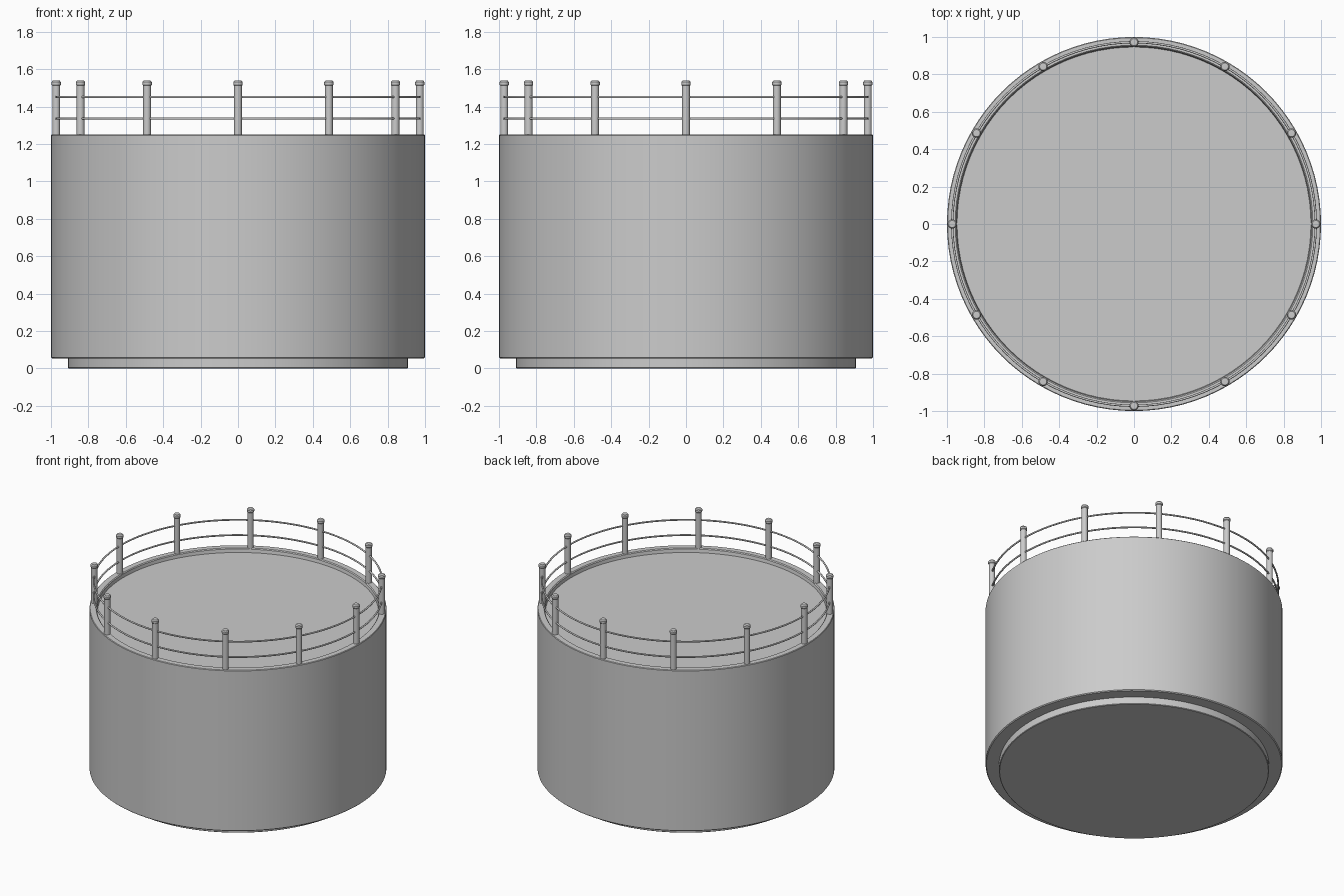
import bpy, bmesh
from math import cos, sin, pi, radians

if "Cube" in bpy.data.objects:
    bpy.data.objects.remove(bpy.data.objects["Cube"])


def lathe(name, profile, segments, centers=((0, 0),)):
    """Revolve an (r, z) profile around z at each centre; r = 0 makes a pole."""
    bm = bmesh.new()
    for cx, cy in centers:
        rings = []
        for r, z in profile:
            if r == 0:
                rings.append([bm.verts.new((cx, cy, z))] * segments)
            else:
                rings.append([bm.verts.new((cx + r * cos(2 * pi * i / segments),
                                            cy + r * sin(2 * pi * i / segments), z))
                              for i in range(segments)])
        for a, b in zip(rings, rings[1:]):
            for i in range(segments):
                j = (i + 1) % segments
                bm.faces.new(dict.fromkeys((a[i], a[j], b[j], b[i])))
    return finish(name, bm)


def finish(name, bm):
    bmesh.ops.recalc_face_normals(bm, faces=bm.faces)
    mesh = bpy.data.meshes.new(name)
    bm.to_mesh(mesh)
    bm.free()
    obj = bpy.data.objects.new(name, mesh)
    bpy.context.collection.objects.link(obj)
    bpy.ops.object.select_all(action='DESELECT')
    obj.select_set(True)
    bpy.context.view_layer.objects.active = obj
    bpy.ops.object.shade_smooth_by_angle(angle=radians(30))
    return obj


# Base plinth
lathe("base_plinth", [(0, 0), (0.905, 0), (0.909, 0.004), (0.909, 0.06), (0, 0.06)], 96)

# Drum body with a raised rim around the recessed deck
lathe("drum_body", [(0, 0.053), (0.994, 0.053), (1.0, 0.059), (1.0, 1.246),
                    (0.996, 1.25), (0.956, 1.25), (0.95, 1.244),
                    (0.946, 1.22), (0, 1.22)], 96)

# Railing posts and their caps
POST_RADIUS = 0.972
spots = [(POST_RADIUS * cos(k * pi / 6), POST_RADIUS * sin(k * pi / 6)) for k in range(12)]
lathe("railing_posts", [(0, 1.24), (0.021, 1.24), (0.021, 1.52), (0, 1.52)], 20, spots)
lathe("post_caps", [(0, 1.512), (0.021, 1.512), (0.025, 1.517), (0.025, 1.531),
                    (0.019, 1.539), (0, 1.54)], 20, spots)

# Two ring rails
for name, z in (("lower_rail", 1.337), ("upper_rail", 1.451)):
    bpy.ops.mesh.primitive_torus_add(major_radius=POST_RADIUS, minor_radius=0.006,
                                     major_segments=96, minor_segments=10,
                                     location=(0, 0, z))
    bpy.context.object.name = name
    bpy.ops.object.shade_smooth()
